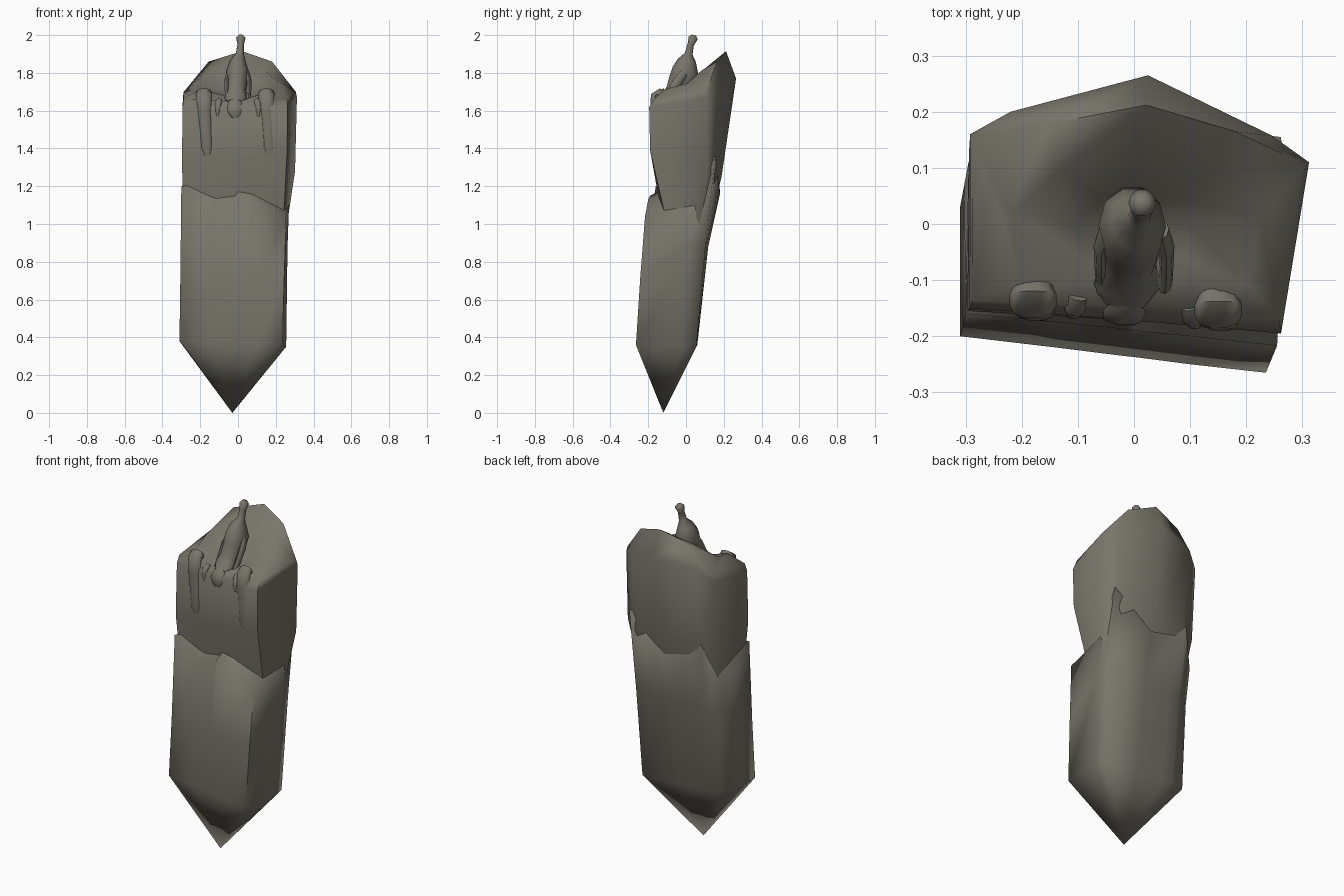
import bpy, bmesh, math
from mathutils import Vector

stone = bpy.data.materials.new("weathered stone")
stone.diffuse_color = (0.19, 0.178, 0.145, 1)


def finish(name, bm, angle):
    bmesh.ops.recalc_face_normals(bm, faces=bm.faces)
    me = bpy.data.meshes.new(name)
    bm.to_mesh(me)
    bm.free()
    me.materials.append(stone)
    ob = bpy.data.objects.new(name, me)
    bpy.context.collection.objects.link(ob)
    bpy.ops.object.select_all(action='DESELECT')
    ob.select_set(True)
    bpy.context.view_layer.objects.active = ob
    bpy.ops.object.shade_smooth_by_angle(angle=math.radians(angle))
    return ob


def loft(name, rings, start, end, angle):
    """Skin equal rings of points, closing each end to a point."""
    bm = bmesh.new()
    loops = [[bm.verts.new(p) for p in r] for r in rings]
    n = len(loops[0])
    for a, b in zip(loops, loops[1:]):
        for i in range(n):
            j = (i + 1) % n
            bm.faces.new((a[i], a[j], b[j], b[i]))
    for tip, loop in ((start, loops[0]), (end, loops[-1])):
        if tip is None:
            bm.faces.new(loop)
        else:
            t = bm.verts.new(tip)
            for i in range(n):
                bm.faces.new((loop[i], loop[(i + 1) % n], t))
    return finish(name, bm, angle)


def tube(name, stations, sides=10):
    """Round limb through (x, y, z, width radius, depth radius)."""
    pts = [Vector(s[:3]) for s in stations]
    rings = []
    for k, s in enumerate(stations):
        t = (pts[min(k + 1, len(pts) - 1)] - pts[max(k - 1, 0)]).normalized()
        u = (Vector((1, 0, 0)) - t * t.x).normalized()
        v = t.cross(u)
        rings.append([pts[k] + u * s[3] * math.cos(2 * math.pi * i / sides)
                      + v * s[4] * math.sin(2 * math.pi * i / sides)
                      for i in range(sides)])
    return loft(name, rings, None, None, 60)


# Lower shard: jagged broken rim, four-cornered body, pointed foot
rim = [(-.30, -.16, 1.2), (-.14, -.175, 1.11), (-.02, -.187, 1.12),
       (0, -.19, 1.15), (.1, -.2, 1.13), (.255, -.217, 1.04),
       (.27, .05, 1.10), (.262, .155, 1.36), (.03, .18, 1.16),
       (-.15, .178, 1.2), (-.22, .172, 1.28), (-.295, .11, 1.08)]
base = [(-.31, -.20, .385), (-.14, -.22, .38), (-.02, -.235, .375),
        (0, -.237, .375), (.1, -.25, .37), (.235, -.265, .36),
        (.255, -.02, .35), (.245, .055, .35), (.02, .06, .36),
        (-.15, .06, .37), (-.22, .055, .375), (-.31, .03, .38)]
mid = []
for b, r in zip(base, rim):
    m = Vector(b).lerp(Vector(r), .48)
    m.z = .72 if m.y < -.1 else .88
    mid.append(m)
loft("lower_shard", [base, mid, rim], (-.03, -.12, 0), (0, 0, 1.24), 86)

# Upper shard: undercut bottom, tall back wall, hollowed sloping top
under = [(-.285, -.125, 1.0), (0, -.12, 1.0), (.24, -.10, 1.0), (.26, .07, 1.0),
         (.18, .11, 1.0), (0, .13, 1.0), (-.18, .12, 1.0), (-.275, .08, 1.0)]
waist = [(-.297, -.155, 1.32), (0, -.17, 1.33), (.26, -.19, 1.39),
         (.302, .11, 1.28), (.22, .155, 1.25), (0, .188, 1.25),
         (-.2, .17, 1.25), (-.294, .13, 1.25)]
wide = [(-.293, -.15, 1.62), (0, -.172, 1.62), (.262, -.195, 1.62),
        (.312, .11, 1.67), (.245, .158, 1.72), (.025, .265, 1.77),
        (-.22, .2, 1.74), (-.292, .16, 1.67)]
crest = [(-.288, -.135, 1.665), (0, -.15, 1.645), (.258, -.165, 1.665),
         (.306, .106, 1.70), (.18, .165, 1.86), (.022, .212, 1.915),
         (-.155, .178, 1.86), (-.287, .155, 1.70)]
slope = [(-.20, -.10, 1.715), (0, -.10, 1.65), (.20, -.11, 1.715),
         (.225, .01, 1.745), (.135, .085, 1.815), (0, .105, 1.80),
         (-.135, .09, 1.815), (-.22, .02, 1.745)]
floor = [(-.09, -.06, 1.68), (0, -.06, 1.66), (.09, -.06, 1.68),
         (.1, 0, 1.71), (.06, .045, 1.74), (0, .055, 1.745),
         (-.06, .045, 1.74), (-.1, 0, 1.71)]
loft("upper_shard", [under, waist, wide, crest, slope, floor],
     (0, 0, 1.0), (0, 0, 1.69), 72)

# Crouched creature: raised tail, rounded body, head hanging over the ledge
tube("creature_body", [
    (.015, .042, 2.0, .012, .012), (.015, .038, 1.985, .025, .026),
    (.014, .025, 1.95, .017, .018), (.01, .014, 1.90, .022, .022),
    (.0, .005, 1.865, .042, .05), (-.003, -.003, 1.81, .06, .075),
    (-.005, -.03, 1.75, .055, .07), (-.01, -.07, 1.70, .05, .045),
    (-.012, -.11, 1.665, .06, .03), (-.015, -.14, 1.645, .04, .02)])
tube("creature_head", [
    (-.015, -.13, 1.655, .03, .02), (-.015, -.145, 1.635, .042, .025),
    (-.015, -.155, 1.61, .052, .026), (-.015, -.158, 1.585, .042, .024),
    (-.015, -.16, 1.56, .025, .014)])

# Limbs draped over the front ledge, and small inner claws
for side, x, y in (("left", -.18, 0), ("right", .15, -.018)):
    s = -1 if x < 0 else 1
    tube(side + "_limb", [
        (x, y - .10, 1.67, .03, .02), (x, y - .125, 1.695, .042, .025),
        (x, y - .145, 1.68, .042, .025), (x + .003, y - .155, 1.6, .036, .018),
        (x + .01, y - .157, 1.5, .032, .016),
        (x + .015, y - .157, 1.4, .03, .014),
        (x + .018, y - .157, 1.36, .015, .008)])
    tube(side + "_claw", [
        (s * .1, y - .13, 1.655, .016, .012), (s * .105, y - .153, 1.64, .018, .012),
        (s * .108, y - .16, 1.6, .013, .01), (s * .108, y - .162, 1.57, .005, .005)])

# Hind legs folded against the body
for s in (-1, 1):
    tube(("left" if s < 0 else "right") + "_hind_leg", [
        (s * .05, -.01, 1.80, .012, .02), (s * .058, -.04, 1.76, .014, .025),
        (s * .058, -.08, 1.70, .012, .022), (s * .055, -.12, 1.65, .012, .012)], 8)
